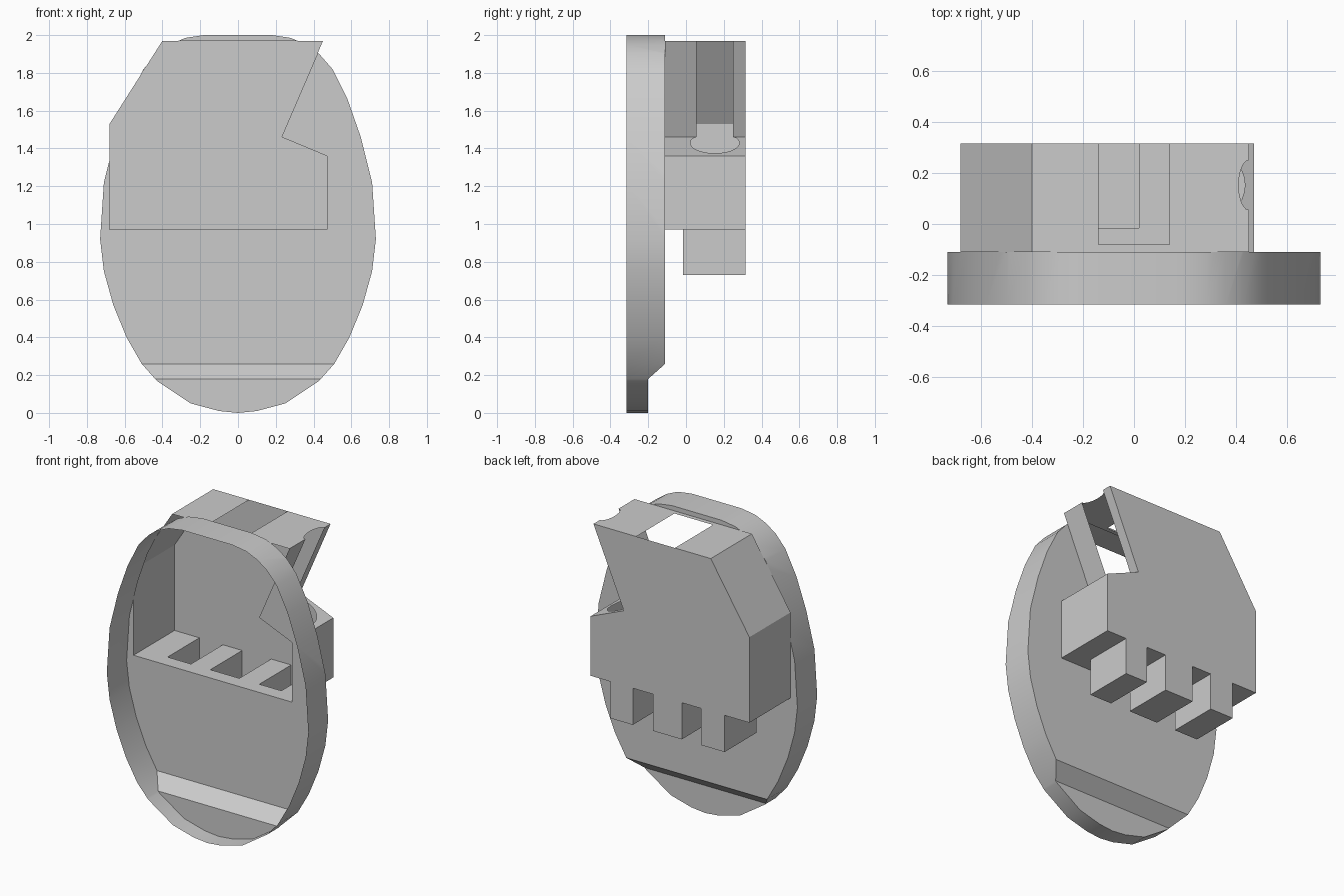
import bpy, bmesh, math
from mathutils import Vector

if "Cube" in bpy.data.objects:
    bpy.data.objects.remove(bpy.data.objects["Cube"], do_unlink=True)

grey = bpy.data.materials.new("plain grey")
grey.use_nodes = True
grey.diffuse_color = (0.6, 0.6, 0.6, 1)
grey.node_tree.nodes["Principled BSDF"].inputs["Base Color"].default_value = (0.6, 0.6, 0.6, 1)

FRONT, PLATE, STEP, BACK = -0.315, -0.11, -0.2, 0.315
FLOOR, TOP = 0.97, 1.97
# Head silhouette in x, z
HEAD = [(-0.68, FLOOR), (0.47, FLOOR), (0.47, 1.36), (0.23, 1.46),
        (0.45, TOP), (-0.4, TOP), (-0.68, 1.53)]
TEETH = [(-0.5, -0.33), (-0.19, 0.02), (0.165, 0.325)]
TOOTH_FRONT, TOOTH_LOW = -0.015, 0.73


def finish(name, bm, smooth=False):
    me = bpy.data.meshes.new(name)
    bmesh.ops.remove_doubles(bm, verts=bm.verts, dist=0.0005)
    bmesh.ops.recalc_face_normals(bm, faces=bm.faces)
    bm.to_mesh(me)
    bm.free()
    me.materials.append(grey)
    if smooth:
        me.shade_smooth()
        me.set_sharp_from_angle(angle=math.radians(30))
    ob = bpy.data.objects.new(name, me)
    bpy.context.scene.collection.objects.link(ob)
    return ob


def face(bm, pts):
    return bm.faces.new([bm.verts.new(p) for p in pts])


def inside(x, z):
    hit = False
    for (ax, az), (bx, bz) in zip(HEAD, HEAD[1:] + HEAD[:1]):
        if (az > z) != (bz > z) and x < ax + (z - az) * (bx - ax) / (bz - az):
            hit = not hit
    return hit


def arc(cx, cy, rx, ry, a0, a1, n):
    steps = [math.radians(a0 + (a1 - a0) * i / n) for i in range(n + 1)]
    return [(cx + rx * math.cos(a), cy + ry * math.sin(a)) for a in steps]


# Oval tray: open at the front, stepped near the bottom
half = [(0.1, 0.01), (0.25, 0.05), (0.43, 0.17), (0.51, 0.26), (0.59, 0.4),
        (0.66, 0.57), (0.71, 0.75), (0.73, 0.92), (0.71, 1.22), (0.65, 1.46),
        (0.58, 1.66), (0.5, 1.82), (0.43, 1.9), (0.36, 1.95), (0.28, 1.985), (0.18, 2.0)]
oval = [(0, 0)] + half + [(-x, z) for x, z in reversed(half)]
bm = bmesh.new()
face(bm, [(x, PLATE, z) for x, z in oval])


def cut(point, normal):
    plate = [f for f in bm.faces if abs(f.normal.y) > 0.9]
    geom = set(plate)
    for f in plate:
        geom.update(f.edges)
        geom.update(f.verts)
    bmesh.ops.bisect_plane(bm, geom=list(geom), dist=0.0001, plane_co=point, plane_no=normal)
    bm.normal_update()


bm.normal_update()
for z in (0.18, 0.26):
    cut((0, 0, z), (0, 0, 1))
rim = [e for e in bm.edges if e.is_boundary]
for v in bm.verts:
    if v.co.z < 0.19:
        v.co.y = STEP
new = bmesh.ops.extrude_edge_only(bm, edges=rim)["geom"]
for v in new:
    if isinstance(v, bmesh.types.BMVert):
        v.co.y = FRONT
bm.normal_update()

# Opening from the tray into the hollow head
for (ax, az), (bx, bz) in zip(HEAD, HEAD[1:] + HEAD[:1]):
    cut((ax, PLATE, az), Vector((bz - az, 0, ax - bx)).normalized())
hole = []
for f in bm.faces:
    c = f.calc_center_median()
    if abs(f.normal.y) > 0.9 and inside(c.x, c.z):
        hole.append(f)
bmesh.ops.delete(bm, geom=hole, context="FACES")
finish("oval_tray", bm, smooth=True)

# Hollow head: back wall and side walls
bm = bmesh.new()
face(bm, [(x, BACK, z) for x, z in HEAD])


def wall(a, b, outline):
    """Sheet between two silhouette points, outlined in x and y."""
    (ax, az), (bx, bz) = HEAD[a], HEAD[b]
    face(bm, [(x, y, az + (x - ax) * (bz - az) / (bx - ax)) for x, y in outline])


def strip(a, b, y0, y1):
    (ax, az), (bx, bz) = HEAD[a], HEAD[b]
    face(bm, [(ax, y0, az), (bx, y0, bz), (bx, y1, bz), (ax, y1, az)])


strip(1, 2, PLATE, BACK)
strip(5, 6, PLATE, BACK)
strip(6, 0, PLATE, BACK)

# Slotted upper lip
strip(3, 4, PLATE, 0.055)
strip(3, 4, 0.25, BACK)

# Lower lip with a round bite
bite = arc(0.305, 0.1525, 0.13, 0.13, 130, -130, 20)
bite[0], bite[-1] = (0.23, 0.25), (0.23, 0.055)
wall(2, 3, [(0.23, BACK)] + bite + [(0.23, PLATE), (0.47, PLATE), (0.47, BACK)])

# Top with a square window and a scooped edge
scoop = arc(0.45, 0.1525, 0.04, 0.0975, 270, 90, 10)
wall(4, 5, [(-0.4, PLATE), (0.45, PLATE)] + scoop + [(0.45, BACK), (0.14, BACK),
     (0.14, -0.08), (-0.14, -0.08), (-0.14, BACK), (-0.4, BACK)])

# Floor, open above each tooth
comb = [(0.47, PLATE), (-0.68, PLATE), (-0.68, BACK)]
for x0, x1 in TEETH:
    comb += [(x0, BACK), (x0, TOOTH_FRONT), (x1, TOOTH_FRONT), (x1, BACK)]
wall(0, 1, comb + [(0.47, BACK)])
finish("hollow_head", bm)

# Hollow teeth, open at the top
for i, (x0, x1) in enumerate(TEETH):
    bm = bmesh.new()
    ring = [(x0, TOOTH_FRONT), (x1, TOOTH_FRONT), (x1, BACK), (x0, BACK)]
    face(bm, [(x, y, TOOTH_LOW) for x, y in ring])
    for (ax, ay), (bx, by) in zip(ring, ring[1:] + ring[:1]):
        face(bm, [(ax, ay, TOOTH_LOW), (bx, by, TOOTH_LOW), (bx, by, FLOOR), (ax, ay, FLOOR)])
    finish("tooth_%d" % (i + 1), bm)
